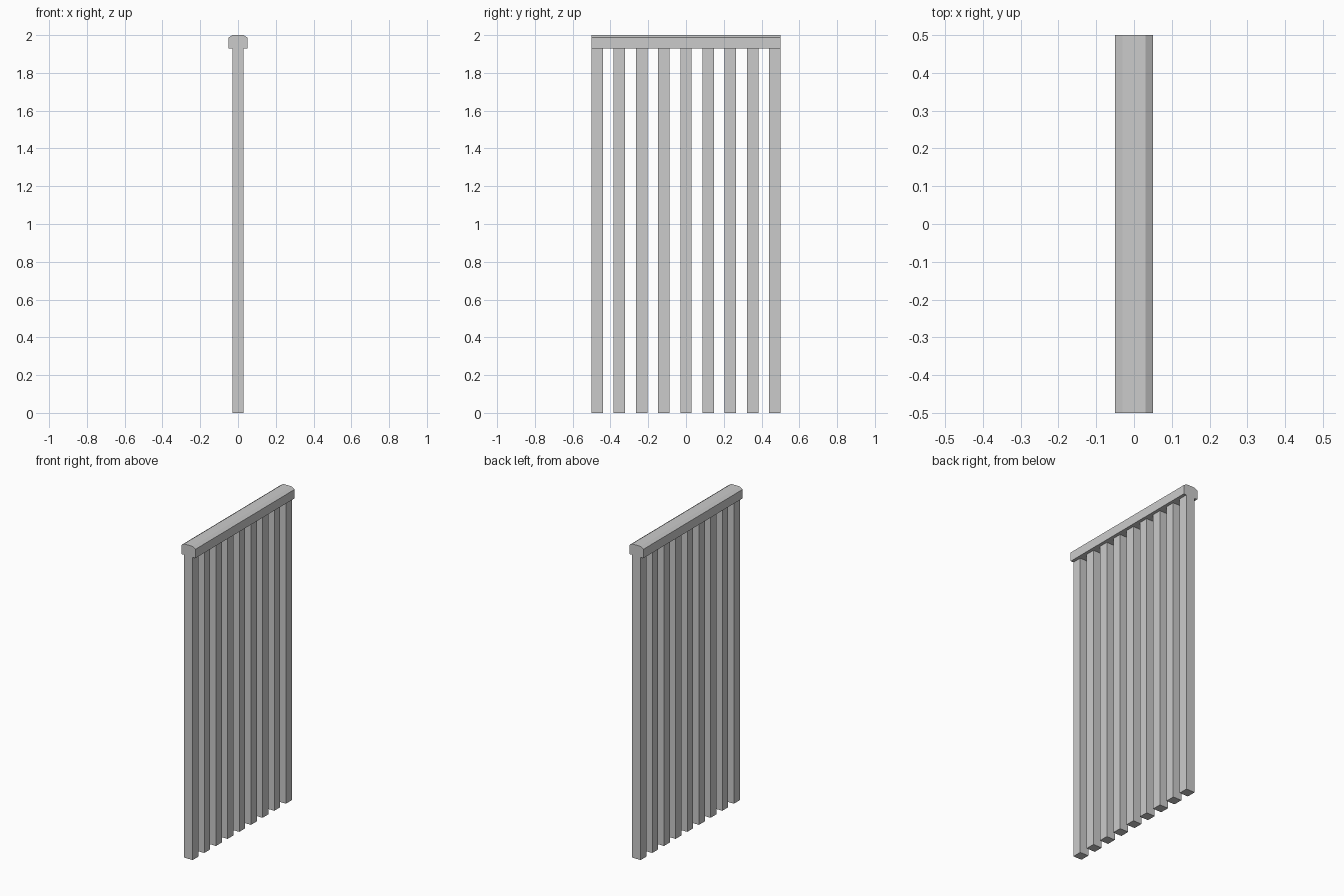
import bpy, bmesh

if "Cube" in bpy.data.objects:
    bpy.data.objects.remove(bpy.data.objects["Cube"])

def prism(name, profile, y0, y1):
    """Extrude an x-z profile along y."""
    bm = bmesh.new()
    face = bm.faces.new([bm.verts.new((x, y0, z)) for x, z in profile])
    ext = bmesh.ops.extrude_face_region(bm, geom=[face])
    moved = [v for v in ext["geom"] if isinstance(v, bmesh.types.BMVert)]
    bmesh.ops.translate(bm, verts=moved, vec=(0, y1 - y0, 0))
    bmesh.ops.recalc_face_normals(bm, faces=bm.faces)
    mesh = bpy.data.meshes.new(name)
    bm.to_mesh(mesh)
    bm.free()
    obj = bpy.data.objects.new(name, mesh)
    bpy.context.collection.objects.link(obj)
    return obj

RAIL_BOTTOM, HALF = 1.93, 0.03

# Top rail with bevelled upper edges
side = [(0.05, RAIL_BOTTOM), (0.05, 1.987), (0.03, 2.0)]
prism("top_rail", side + [(-x, z) for x, z in reversed(side)], -0.5, 0.5)

# Nine evenly spaced square balusters
square = [(-HALF, 0), (HALF, 0), (HALF, RAIL_BOTTOM), (-HALF, RAIL_BOTTOM)]
for i in range(9):
    y = -0.47 + i * 0.94 / 8
    prism(f"baluster_{i + 1}", square, y - HALF, y + HALF)
